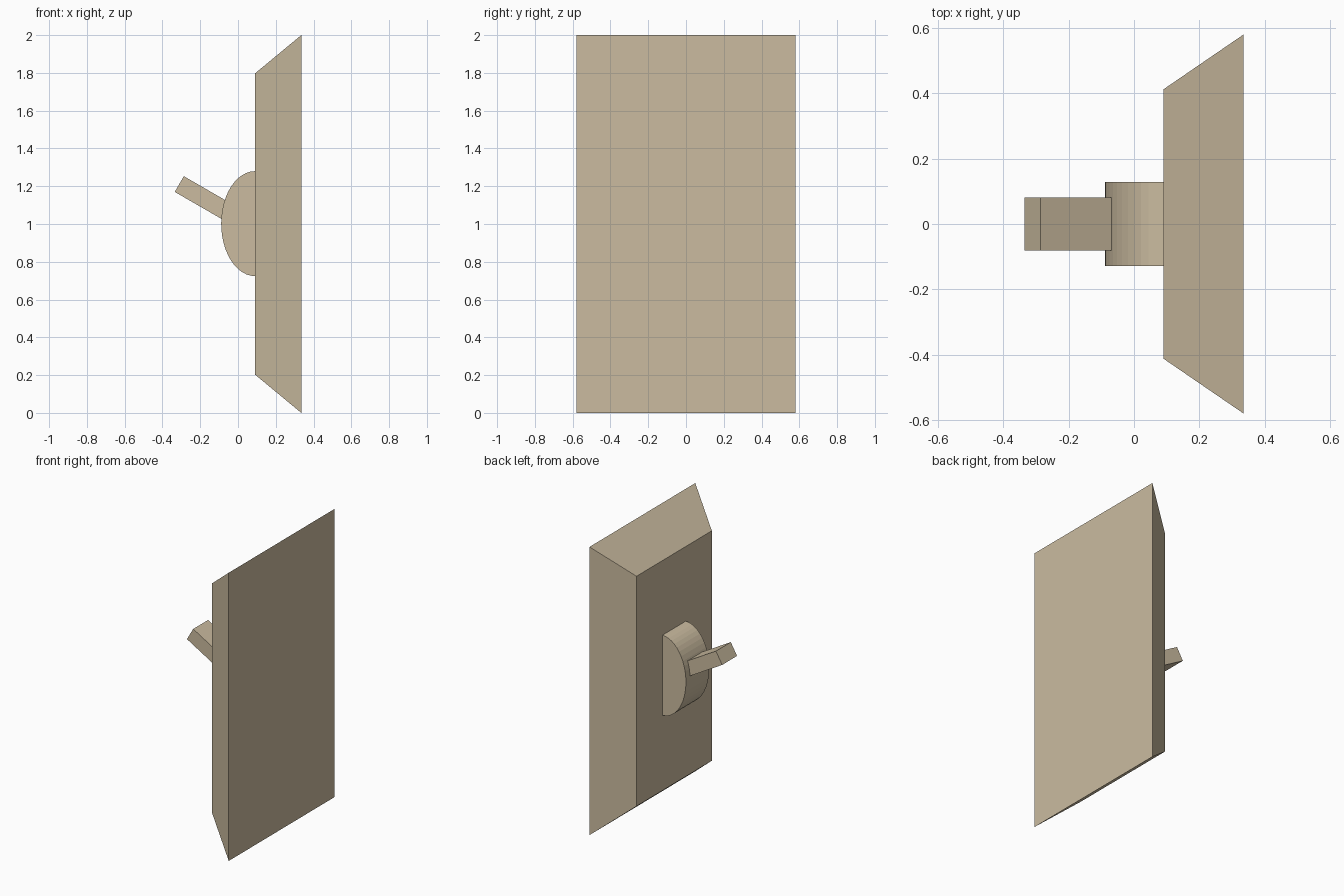
import bpy, bmesh
from math import radians, pi, sin, cos

if "Cube" in bpy.data.objects:
    bpy.data.objects.remove(bpy.data.objects["Cube"])

# Beige plastic shared by all parts
beige = bpy.data.materials.new("beige_plastic")
beige.diffuse_color = (0.595, 0.50, 0.35, 1)
beige.use_nodes = True
beige.node_tree.nodes["Principled BSDF"].inputs["Base Color"].default_value = beige.diffuse_color


def make_object(name, bm):
    bmesh.ops.recalc_face_normals(bm, faces=bm.faces)
    mesh = bpy.data.meshes.new(name)
    bm.to_mesh(mesh)
    bm.free()
    mesh.materials.append(beige)
    obj = bpy.data.objects.new(name, mesh)
    bpy.context.collection.objects.link(obj)
    return obj


def loft(name, ring_a, ring_b):
    """Closed solid between two rings with equal point counts."""
    bm = bmesh.new()
    a = [bm.verts.new(p) for p in ring_a]
    b = [bm.verts.new(p) for p in ring_b]
    bm.faces.new(a)
    bm.faces.new(b)
    for i in range(len(a)):
        j = (i + 1) % len(a)
        bm.faces.new((a[i], a[j], b[j], b[i]))
    return make_object(name, bm)


def rectangle(x, half_y, half_z):
    return [(x, sy * half_y, 1 + sz * half_z)
            for sy, sz in ((-1, -1), (1, -1), (1, 1), (-1, 1))]


FACE_X = 0.091

# Wall plate with four bevelled sides
loft("wall_plate", rectangle(0.335, 0.58, 1.0), rectangle(FACE_X, 0.413, 0.798))

# Half-elliptical hub standing on the plate
SEGMENTS = 24
arc = [(FACE_X - 0.18 * sin(pi * i / SEGMENTS), 1.002 + 0.278 * cos(pi * i / SEGMENTS))
       for i in range(SEGMENTS + 1)]
loft("switch_hub", [(x, -0.128, z) for x, z in arc], [(x, 0.128, z) for x, z in arc])

# Tilted lever, its root sunk into the hub
bpy.ops.mesh.primitive_cube_add(size=1, location=(-0.181, 0, 1.1365),
                                rotation=(0, radians(30), 0))
lever = bpy.context.object
lever.name = "switch_lever"
lever.scale = (0.30, 0.163, 0.096)
lever.data.materials.append(beige)
